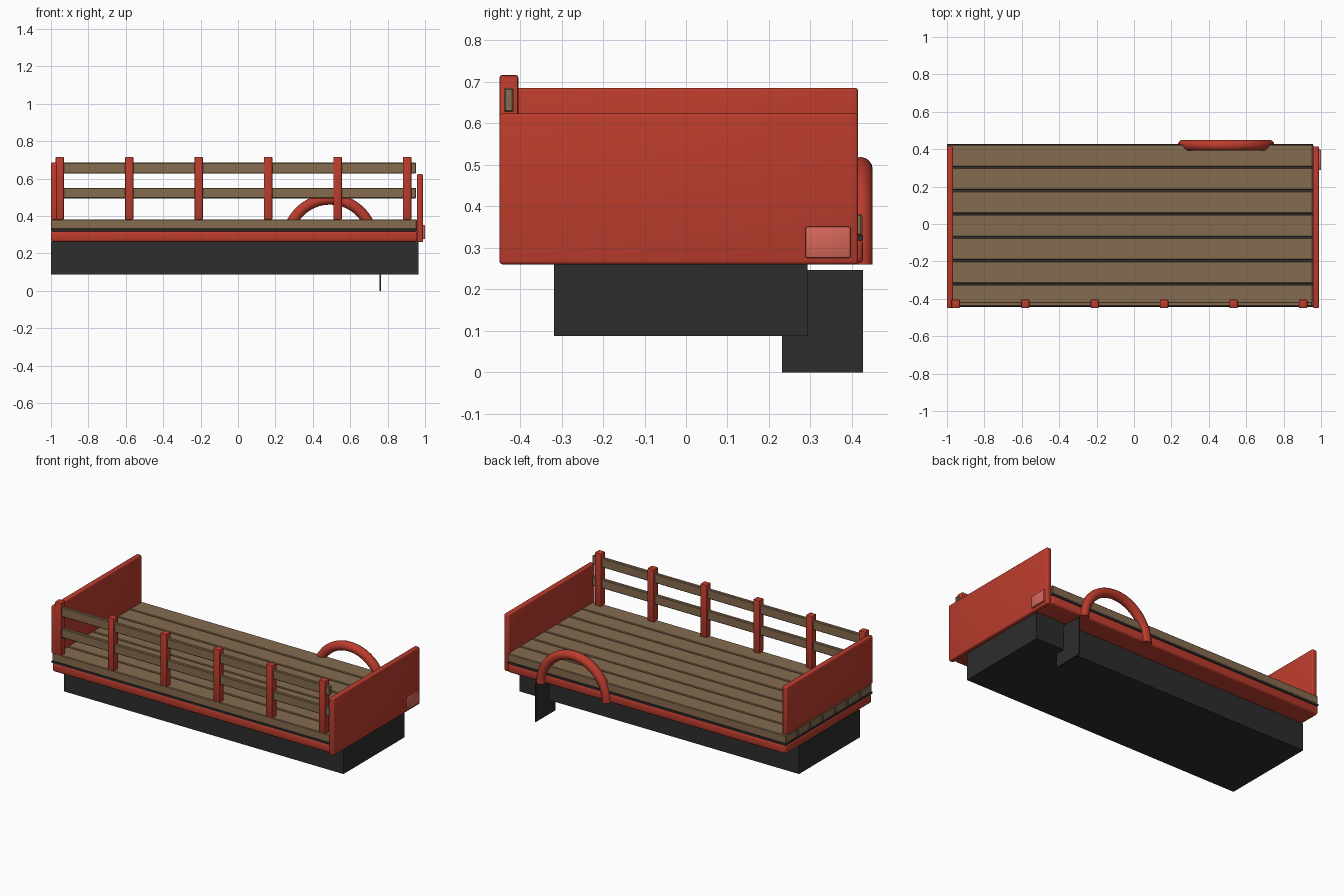
import bpy, bmesh, math
from mathutils import Vector

if "Cube" in bpy.data.objects:
    bpy.data.objects.remove(bpy.data.objects["Cube"])


def mat(name, r, g, b):
    m = bpy.data.materials.new(name)
    m.diffuse_color = (r, g, b, 1)
    m.use_nodes = True
    m.node_tree.nodes["Principled BSDF"].inputs["Base Color"].default_value = m.diffuse_color
    return m


RED = mat("red paint", 0.50, 0.045, 0.026)
WOOD = mat("brown wood", 0.235, 0.148, 0.078)
DARK = mat("dark metal", 0.026, 0.026, 0.026)
LENS = mat("pale red lens", 0.66, 0.135, 0.10)


def finish(name, bm, material):
    bmesh.ops.recalc_face_normals(bm, faces=bm.faces)
    me = bpy.data.meshes.new(name)
    bm.to_mesh(me)
    bm.free()
    me.materials.append(material)
    ob = bpy.data.objects.new(name, me)
    bpy.context.collection.objects.link(ob)
    bpy.ops.object.select_all(action='DESELECT')
    ob.select_set(True)
    bpy.context.view_layer.objects.active = ob
    bpy.ops.object.shade_smooth_by_angle(angle=math.radians(35))
    return ob


def box(name, x, y, z, material, bevel=0.0, segments=3):
    """Box from (min, max) ranges with optional rounded edges."""
    bm = bmesh.new()
    bmesh.ops.create_cube(bm, size=1)
    for v in bm.verts:
        v.co = Vector([(r[0] + r[1]) / 2 + c * (r[1] - r[0])
                       for r, c in zip((x, y, z), v.co)])
    if bevel:
        bmesh.ops.bevel(bm, geom=bm.edges[:], offset=bevel, segments=segments,
                        profile=0.5, affect='EDGES')
    return finish(name, bm, material)


# Chassis, frame and the thin dark sheet under the planks
box("chassis", (-1, 0.965), (-0.318, 0.293), (0.088, 0.264), DARK)
box("frame", (-1, 0.96), (-0.44, 0.427), (0.262, 0.32), RED, 0.013)
box("under_sheet", (-1, 0.957), (-0.444, 0.427), (0.318, 0.331), DARK)

# Deck planks
n, y0, y1, gap = 7, -0.442, 0.425, 0.007
pitch = (y1 - y0 + gap) / n
for i in range(n):
    a = y0 + i * pitch
    box(f"plank_{i + 1}", (-1, 0.957), (a, a + pitch - gap),
        (0.329, 0.382), WOOD, 0.004, 1)

# End boards
box("left_board", (-1, -0.967), (-0.45, 0.415), (0.38, 0.686), RED, 0.008)
box("right_board", (0.956, 0.989), (-0.45, 0.415), (0.26, 0.624), RED, 0.008)

# Lamp on the right board
box("lamp", (0.985, 1.0), (0.288, 0.397), (0.276, 0.351), LENS, 0.004, 2)

# Side fence: posts and rails
for i in range(6):
    cx = -0.953 + i * 0.3714
    box(f"post_{i + 1}", (cx - 0.023, cx + 0.023), (-0.45, -0.404),
        (0.38, 0.717), RED, 0.007, 2)
for name, z in (("lower_rail", (0.494, 0.551)), ("upper_rail", (0.627, 0.686))):
    box(name, (-0.953, 0.952), (-0.439, -0.416), z, WOOD, 0.004, 1)

# Mudguard: half ring on the back side
bm = bmesh.new()
R, r, steps, sides = 0.230, 0.029, 32, 16
rings = []
for i in range(steps + 1):
    t = math.pi * i / steps
    ring = []
    for j in range(sides):
        p = 2 * math.pi * j / sides
        d = R + r * math.cos(p)
        ring.append(bm.verts.new((0.492 + d * math.cos(t), 0.421 + r * math.sin(p),
                                  0.26 + d * math.sin(t))))
    rings.append(ring)
for a, b in zip(rings, rings[1:]):
    for j in range(sides):
        k = (j + 1) % sides
        bm.faces.new((a[j], a[k], b[k], b[j]))
bm.faces.new(rings[0])
bm.faces.new(rings[-1])
finish("mudguard", bm, RED)

# Mud flap
box("mud_flap", (0.757, 0.765), (0.232, 0.427), (0, 0.246), DARK)
